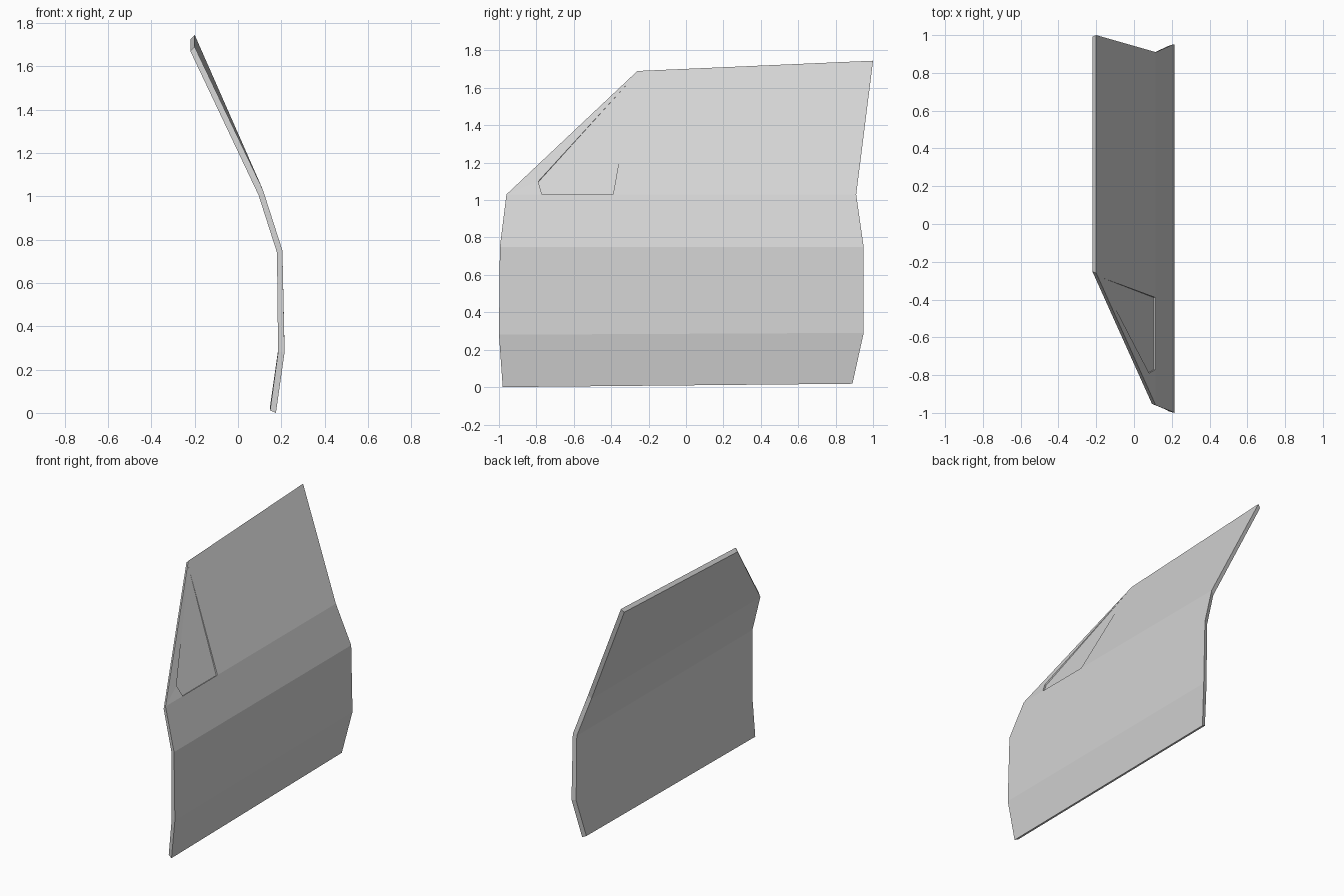
import bpy
import bmesh
from mathutils import Vector

cube = bpy.data.objects.get("Cube")
if cube:
    bpy.data.objects.remove(cube, do_unlink=True)

# One flat grey for the whole door
grey = bpy.data.materials.new("light grey")
grey.use_nodes = True
colour = (0.66, 0.66, 0.66, 1)
grey.diffuse_color = colour
grey.node_tree.nodes["Principled BSDF"].inputs["Base Color"].default_value = colour

# Door section from sill to roof: outer x, front (y, z), rear (y, z), inner offset (x, z)
section = [
    (0.175, (-0.98, 0.0), (0.89, 0.018), (-0.027, 0.012)),
    (0.215, (-1.0, 0.28), (0.95, 0.29), (-0.03, 0.0)),
    (0.205, (-0.995, 0.75), (0.95, 0.75), (-0.025, -0.01)),
    (0.115, (-0.96, 1.03), (0.91, 1.03), (-0.02, -0.025)),
    (-0.2, (-0.26, 1.69), (1.0, 1.745), (-0.02, -0.02)),
]
bm = bmesh.new()
vert = lambda co: bm.verts.new(co)
face = lambda *vs: bm.faces.new(vs)

outer, inner = [], []
for x, front, rear, (dx, dz) in section:
    outer.append([vert((x, *front)), vert((x, *rear))])
    inner.append([vert((x + dx, front[0] + 0.008, front[1] + dz)),
                  vert((x + dx, rear[0] - 0.008, rear[1] + dz))])


def on_window(y, z):
    """Point on the sloping outer skin above the waistline."""
    top = 1.69 + 0.055 * (y + 0.26) / 1.26
    return Vector((0.115 - 0.315 * (z - 1.03) / (top - 1.03), y, z))


# Corners of the shallow quarter window panel and its recessed floor
low_front, low_rear, side, tip = [
    vert(on_window(y, z)) for y, z in
    ((-0.77, 1.03), (-0.39, 1.03), (-0.79, 1.1), (-0.278, 1.66))]
sink = Vector((-0.009, 0, -0.004))
floor_front, floor_rear, floor_side = [
    vert(v.co + sink) for v in (low_front, low_rear, side)]

# Outer skin below the waist
for a, b in zip(outer[:2], outer[1:3]):
    face(a[0], a[1], b[1], b[0])
waist, roof = outer[3], outer[4]
face(outer[2][0], outer[2][1], waist[1], low_rear, low_front, waist[0])

# Outer skin above the waist, around the panel
face(waist[0], low_front, side)
face(waist[0], side, tip, roof[0])
face(low_rear, waist[1], roof[1], roof[0], tip)

# Recessed panel and its small ledges
face(floor_front, floor_rear, tip, floor_side)
face(low_front, low_rear, floor_rear, floor_front)
face(side, low_front, floor_front, floor_side)
face(low_rear, tip, floor_rear)
face(tip, side, floor_side)

# Inner skin
for a, b in zip(inner, inner[1:]):
    face(a[0], b[0], b[1], a[1])

# Front and rear edges
for end in (0, 1):
    for i in range(len(section) - 1):
        face(outer[i][end], outer[i + 1][end], inner[i + 1][end], inner[i][end])

# Sill edge, and roof edge
face(outer[0][0], outer[0][1], inner[0][1], inner[0][0])
face(roof[0], roof[1], inner[4][1], inner[4][0])

bmesh.ops.recalc_face_normals(bm, faces=bm.faces[:])
mesh = bpy.data.meshes.new("door_panel")
bm.to_mesh(mesh)
bm.free()
mesh.materials.append(grey)
door = bpy.data.objects.new("door_panel", mesh)
bpy.context.collection.objects.link(door)
